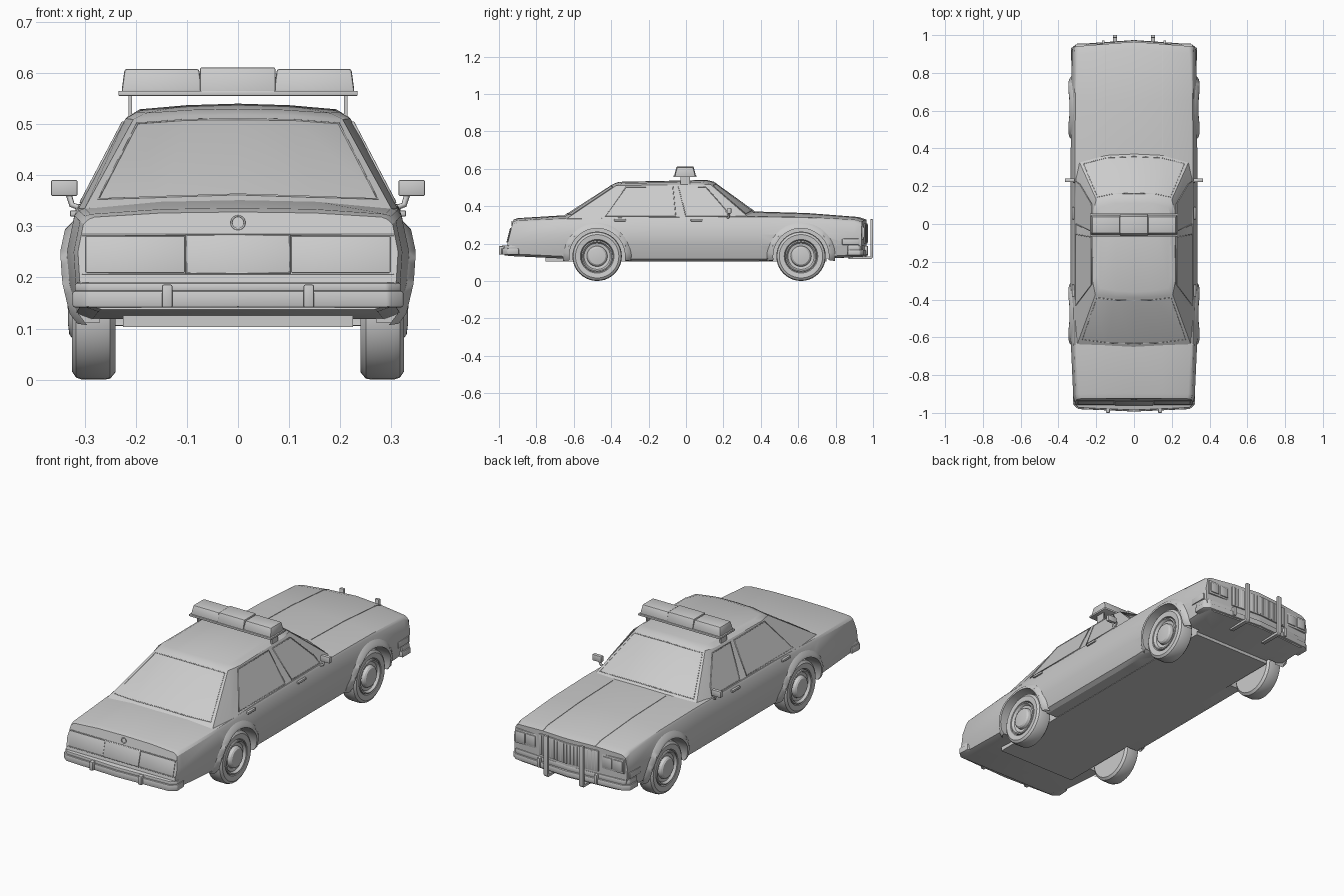
import bpy, bmesh, math
from mathutils import Vector

if "Cube" in bpy.data.objects:
    bpy.data.objects.remove(bpy.data.objects["Cube"])


def make(name, verts, faces, bevel=0.0, angle=30):
    me = bpy.data.meshes.new(name)
    me.from_pydata([tuple(v) for v in verts], [], faces)
    bm = bmesh.new()
    bm.from_mesh(me)
    bmesh.ops.recalc_face_normals(bm, faces=bm.faces)
    if bevel:
        bmesh.ops.bevel(bm, geom=bm.edges[:], offset=bevel, segments=2, profile=0.5, affect='EDGES')
    bm.to_mesh(me)
    bm.free()
    ob = bpy.data.objects.new(name, me)
    bpy.context.collection.objects.link(ob)
    smooth(ob, angle)
    return ob


def smooth(ob, angle=30):
    bpy.ops.object.select_all(action='DESELECT')
    ob.select_set(True)
    bpy.context.view_layer.objects.active = ob
    bpy.ops.object.shade_smooth_by_angle(angle=math.radians(angle))


def prism(name, pts, axis, lo, hi, bevel=0.0):
    """Extrude a polygon: axis 'z' takes (x, y) points, axis 'x' takes (y, z)."""
    put = (lambda p, t: (p[0], p[1], t)) if axis == 'z' else (lambda p, t: (t, p[0], p[1]))
    n = len(pts)
    verts = [put(p, lo) for p in pts] + [put(p, hi) for p in pts]
    faces = [tuple(range(n)), tuple(range(n, 2 * n))]
    faces += [(i, (i + 1) % n, (i + 1) % n + n, i + n) for i in range(n)]
    return make(name, verts, faces, bevel)


def box(name, lo, hi, bevel=0.0, tx=0.0, ty=0.0):
    """Box from corner to corner; tx, ty pull the top in."""
    v = []
    for z, a, b in ((lo[2], 0, 0), (hi[2], tx, ty)):
        v += [(lo[0] + a, lo[1] + b, z), (hi[0] - a, lo[1] + b, z),
              (hi[0] - a, hi[1] - b, z), (lo[0] + a, hi[1] - b, z)]
    f = [(0, 1, 2, 3), (4, 5, 6, 7)] + [(i, (i + 1) % 4, (i + 1) % 4 + 4, i + 4) for i in range(4)]
    return make(name, v, f, bevel)


def tube(name, pts, r, closed=False):
    cu = bpy.data.curves.new(name, 'CURVE')
    cu.dimensions = '3D'
    cu.bevel_depth, cu.bevel_resolution, cu.use_fill_caps = r, 1, True
    sp = cu.splines.new('POLY')
    sp.points.add(len(pts) - 1)
    for p, c in zip(sp.points, pts):
        p.co = (*c, 1)
    sp.use_cyclic_u = closed
    ob = bpy.data.objects.new(name, cu)
    bpy.context.collection.objects.link(ob)
    return ob


def lathe(name, prof, centre, s, n=40):
    """Spin (radius, x) points about the x axis."""
    v = [(s * x, centre[0] + r * math.cos(math.tau * k / n), centre[1] + r * math.sin(math.tau * k / n))
         for r, x in prof for k in range(n)]
    f = [(j * n + k, j * n + (k + 1) % n, (j + 1) * n + (k + 1) % n, (j + 1) * n + k)
         for j in range(len(prof) - 1) for k in range(n)]
    f += [tuple(range(n)), tuple(range(len(v) - n, len(v)))]
    return make(name, v, f)


def full(half):
    return half + [(-x, y, z) for x, y, z in half[-2:0:-1]]


def bridge(rings):
    m = len(rings[0])
    return [(j * m + k, j * m + (k + 1) % m, (j + 1) * m + (k + 1) % m, (j + 1) * m + k)
            for j in range(len(rings) - 1) for k in range(m)]


SIDE = [(.105, .298), (.13, .317), (.19, .331), (.25, .335), (.33, .318)]


def side(z):
    for (z0, x0), (z1, x1) in zip(SIDE, SIDE[1:]):
        if z <= z1:
            return x0 + (x1 - x0) * (z - z0) / (z1 - z0)
    return SIDE[-1][1]


# lower body: stations of y, width, bottom, shoulder, crown, end slope, nose point
stations = [(-.925, .935, .137, .318, .328, .25, 0), (-.90, .96, .133, .324, .336, .2, 0),
            (-.62, 1, .118, .335, .353, 0, 0), (-.3, 1, .105, .343, .36, 0, 0),
            (.2, 1, .105, .346, .365, 0, 0), (.38, 1, .105, .347, .371, 0, 0),
            (.65, .995, .114, .342, .363, 0, 0), (.90, .98, .128, .328, .342, 0, .022),
            (.94, .965, .13, .316, .328, 0, .025)]
rings, crease = [], []
for y, w, zb, zs, zc, slope, nose in stations:
    zm = zs + .8 * (zc - zs)
    pts = [(0, zb), (.285 * w, zb)]
    pts += [(side(max(z, .115)) * w, z) for z in (zb + .012, .19, .25, zs - .014)]
    pts += [(.312 * w, zs - .004), (.30 * w, zs), (.15, zm), (0, zc)]
    rings.append(full([(x, y - slope * (zs - z) + nose * (1 - x / .31), z) for x, z in pts]))
    crease.append(rings[-1][8])
n, m = len(pts), len(rings[0])
faces = bridge(rings)
for b in (0, (len(rings) - 1) * m):
    faces += [tuple(range(b, b + n)), tuple(range(b + n - 1, b + m)) + (b,)]
body = make("body", [v for r in rings for v in r], faces, angle=28)

# wheel openings, flares and wheels
HUB = .132
for label, wy in (("front", .615), ("rear", -.475)):
    for s, sname in ((1, "right"), (-1, "left")):
        cut = lathe("cutter", [(.152, .225), (.152, .45)], (wy, HUB), s)
        cut.hide_render = True
        mod = body.modifiers.new("arch", 'BOOLEAN')
        mod.object, mod.operation, mod.solver = cut, 'DIFFERENCE', 'EXACT'
        bpy.context.view_layer.objects.active = body
        bpy.ops.object.modifier_apply(modifier=mod.name)
        bpy.data.objects.remove(cut)
        v, N = [], 28
        for k in range(N + 1):
            a = math.radians(-8 + 196 * k / N)
            for r, off in ((.149, None), (.149, .013), (.162, .013), (.183, -.004)):
                z = HUB + r * math.sin(a)
                x = .27 if off is None else side(z) + off
                v.append((s * x, wy + r * math.cos(a), z))
        f = [(4 * k + j, 4 * k + j + 1, 4 * k + j + 5, 4 * k + j + 4) for k in range(N) for j in range(3)]
        make(f"{label}_{sname}_wheel_flare", v, f, angle=40)
        lathe(f"{label}_{sname}_tyre", [(.08, .24), (.118, .24), (.13, .25), (.132, .262), (.132, .305),
              (.128, .317), (.116, .325), (.09, .322), (.085, .312), (.07, .305)], (wy, HUB), s)
        lathe(f"{label}_{sname}_rim", [(.086, .30), (.084, .323), (.078, .325), (.070, .313), (.055, .31),
              (.051, .324), (.044, .33), (.02, .333)], (wy, HUB), s)
smooth(body, 28)

# cabin: belt line, roof edge, roof panel
base = [(0, .385, .36), (.15, .378, .355), (.295, .34, .335), (.312, .25, .335),
        (.312, -.5, .335), (.30, -.635, .335), (.15, -.655, .34), (0, -.66, .345)]
edge = [(0, .15, .53), (.11, .148, .527), (.2, .13, .517), (.215, .07, .515),
        (.22, -.3, .511), (.205, -.375, .509), (.1, -.388, .517), (0, -.39, .518)]
roof = [(0, .11, .54), (.1, .11, .537), (.18, .09, .53), (.192, .05, .529),
        (.197, -.27, .524), (.18, -.34, .522), (.09, -.355, .528), (0, -.36, .53)]
cab = [full(base), full(edge), full(roof)]
faces = bridge(cab)
for i in range(3):
    faces.append((28 + i, 28 + 7 - i, 28 + 6 - i, 28 + i + 1))
    faces.append(tuple(28 + (14 - k) % 14 for k in (i, 7 - i, 6 - i, i + 1)))
make("cabin", [v for r in cab for v in r], faces, angle=25)


def glass(i, j, f, t):
    """Point on the cabin wall between columns i and j."""
    a = Vector(base[i]).lerp(Vector(base[j]), f)
    b = Vector(edge[i]).lerp(Vector(edge[j]), f)
    return a.lerp(b, t)


# windscreen and rear window trims
for name, cols, t0 in (("windscreen_trim", (0, 1, 2), .12), ("rear_window_trim", (7, 6, 5), .1)):
    a, b, c = cols
    run = lambda t: [glass(a, b, 0, t), glass(a, b, 1, t), glass(b, c, .88, t)]
    low, top = run(t0), run(.95)
    half = low + top[::-1]
    loop = half + [Vector((-p.x, p.y, p.z)) for p in half[-2:0:-1]]
    tube(name, loop, .0022, True)

windows = {"rear_door": [(-.43, .347), (-.32, .503), (-.07, .503), (-.055, .347)],
           "front_door": [(0, .347), (-.04, .503), (.105, .503), (.21, .385), (.225, .347)]}
for s, sname in ((1, "right"), (-1, "left")):
    # side windows with trims
    for wname, poly in windows.items():
        pts = [(s * (.3135 - (z - .335) * .528 + .02 * max(0, -y - .3) * (z > .4)), y, z) for y, z in poly]
        make(f"{sname}_{wname}_window", pts, [tuple(range(len(pts)))])
        tube(f"{sname}_{wname}_window_trim", pts, .003, True)
    # door handles
    for y in (-.385, .025):
        a, b = sorted((s * .314, s * .329))
        box(f"{sname}_door_handle", (a, y, .319), (b, y + .064, .331), .003)
    # mirrors
    a, b = sorted((s * .314, s * .366))
    box(f"{sname}_mirror", (a, .222, .359), (b, .242, .391), .004)
    tube(f"{sname}_mirror_stalk", [(s * .305, .22, .335), (s * .325, .228, .342), (s * .332, .232, .365)], .006)
    # hood creases
    tube(f"{sname}_hood_crease", [(s * x, y, z) for x, y, z in crease[5:]], .002)
    # headlights in a bezel, side marker
    a, b = sorted((s * .185, s * .31))
    box(f"{sname}_headlight_bezel", (a, .90, .222), (b, .95, .295), .003)
    for x in (.192, .251):
        a, b = sorted((s * x, s * (x + .052)))
        box(f"{sname}_headlight", (a, .93, .232), (b, .955, .286), .004)
    a, b = sorted((s * .29, s * .33))
    box(f"{sname}_side_marker", (a, .835, .193), (b, .925, .226), .003)
    # push bars
    a, b = sorted((s * .09, s * .112))
    prism(f"{sname}_push_bar", [(.87, .117), (.99, .117), (1.0, .127), (1.0, .33), (.986, .33),
          (.986, .131), (.87, .131)], 'x', a, b, .002)
    # bumper guards
    a, b = sorted((s * .155, s * .17))
    box(f"{sname}_front_bumper_guard", (a, .92, .14), (b, .972, .188), .003)
    a, b = sorted((s * .128, s * .149))
    box(f"{sname}_rear_bumper_guard", (a, -1.0, .141), (b, -.96, .186), .004)
    # tail lights on the sloping rear panel
    a, b = sorted((s * .104, s * .298))
    prism(f"{sname}_tail_light", [(-.92, .281), (-.937, .281), (-.955, .209), (-.92, .209)], 'x', a, b, .002)
    # light bar feet and outer lenses
    a, b = sorted((s * .207, s * .214))
    box(f"{sname}_light_bar_foot", (a, -.03, .50), (b, .022, .558))
    a, b = sorted((s * .07, s * .228))
    box(f"{sname}_light_lens", (a, -.06, .563), (b, .05, .608), .005, .006, .012)

# light bar
box("light_bar_base", (-.234, -.066, .555), (.234, .056, .565), .002)
box("light_bar_centre", (-.074, -.063, .563), (.073, .053, .611), .003, 0, .012)


# bumpers: two stacked layers, the upper one slightly set back
def bumper(name, pts, z0, z1):
    prism(name, pts + [(-x, y) for x, y in pts[::-1] if x], 'z', z0, z1, .005)


bumper("front_bumper_lower", [(0, .974), (.305, .952), (.334, .93), (.334, .865), (.29, .86)][0:5], .136, .166)
bumper("front_bumper_upper", [(0, .966), (.305, .946), (.329, .926), (.329, .865), (.29, .86)], .163, .19)
bumper("rear_bumper_lower", [(0, -.993), (.295, -.98), (.324, -.955), (.321, -.895), (.28, -.89)], .141, .174)
bumper("rear_bumper_upper", [(0, -.986), (.293, -.973), (.319, -.95), (.317, -.9), (.28, -.895)], .17, .19)

# grille with upright bars
grille = [(0, .972), (.17, .958), (.17, .90)]
bumper("grille", grille, .2, .308)
for k in range(-8, 9):
    x = k * .019
    tube("grille_bar", [(x, .972 - abs(x) * .082, z) for z in (.206, .302)], .002)

# plate panel, trunk lock and rear seams
prism("plate_panel", [(-.92, .283), (-.939, .283), (-.958, .208), (-.92, .208)], 'x', -.101, .101, .002)
tube("plate_frame", [(-.101, -.939, .283), (.101, -.939, .283), (.101, -.958, .208), (-.101, -.958, .208)], .002, True)
for z in (.283, .207):
    y = -.926 - .25 * (.318 - z)
    tube("rear_seam", [(-.305, y, z), (.305, y, z)], .002)
ring = [(.013 * math.cos(math.tau * k / 20), -.93, .307 + .013 * math.sin(math.tau * k / 20)) for k in range(20)]
tube("trunk_lock", ring, .002, True)

# underbody
box("underbody", (-.225, -.75, .103), (.225, .75, .13))
